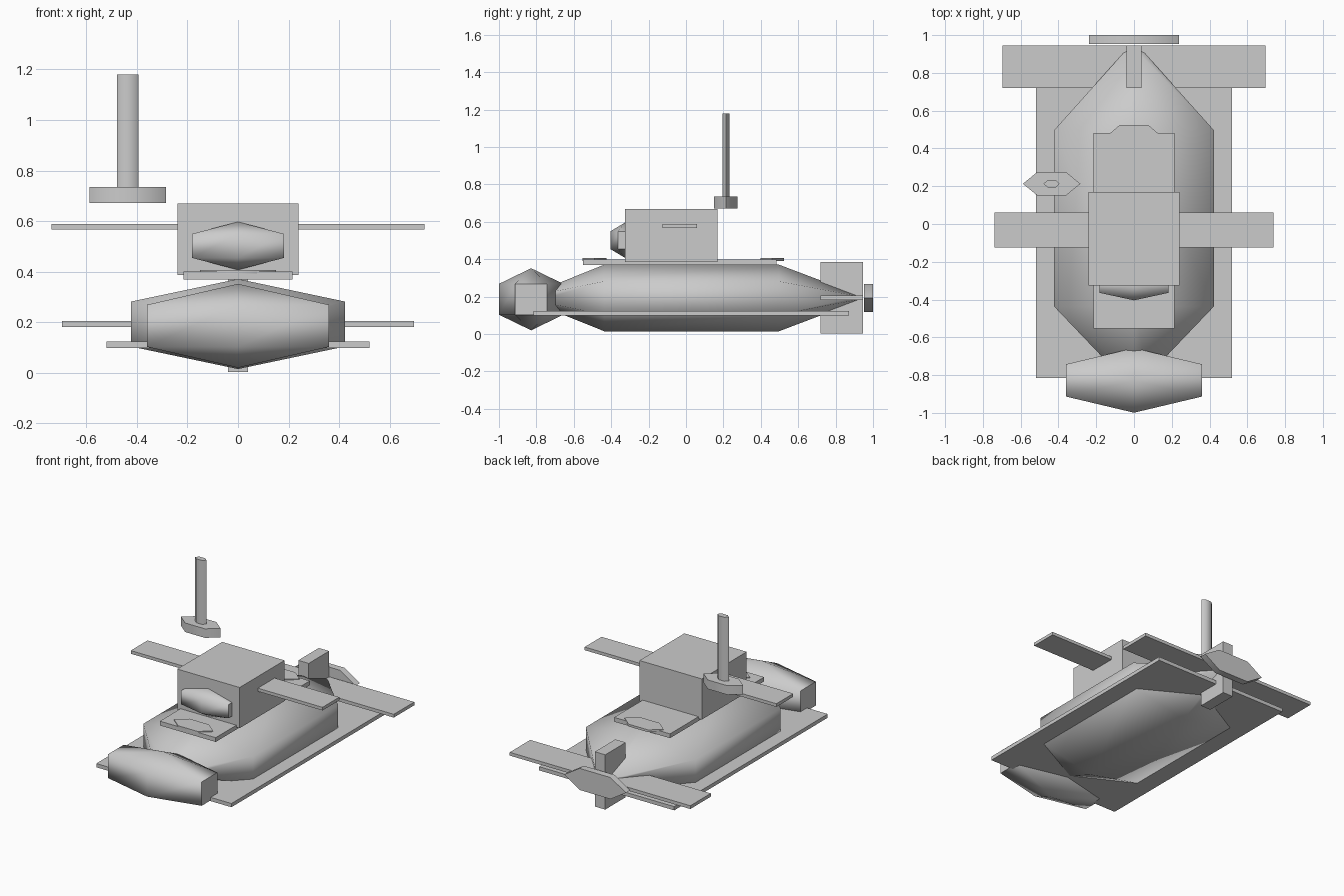
import bpy, bmesh, math

if "Cube" in bpy.data.objects:
    bpy.data.objects.remove(bpy.data.objects["Cube"])

grey = bpy.data.materials.new("plain_grey")
grey.diffuse_color = (0.6, 0.6, 0.6, 1)
grey.use_nodes = True
grey.node_tree.nodes["Principled BSDF"].inputs["Base Color"].default_value = grey.diffuse_color


def finish(name, bm):
    """Turn a bmesh into an object, smooth except at strong corners."""
    bmesh.ops.recalc_face_normals(bm, faces=bm.faces)
    mesh = bpy.data.meshes.new(name)
    bm.to_mesh(mesh)
    bm.free()
    mesh.materials.append(grey)
    mesh.shade_smooth()
    mesh.set_sharp_from_angle(angle=math.radians(70))
    obj = bpy.data.objects.new(name, mesh)
    bpy.context.collection.objects.link(obj)
    return obj


def box(name, x, y, z):
    """Box from (low, high) ranges."""
    bm = bmesh.new()
    bmesh.ops.create_cube(bm, size=1)
    for v in bm.verts:
        v.co = [lo + (c + 0.5) * (hi - lo) for c, (lo, hi) in zip(v.co, (x, y, z))]
    return finish(name, bm)


def hex_loft(name, stations, centre, radii, axis="z", turn=0):
    """Six-sided loft through (scale, position) stations; scale 0 is a tip."""
    bm = bmesh.new()
    rings = []
    for scale, pos in stations:
        ring = []
        for i in range(6 if scale else 1):
            a = math.radians(turn + 60 * i)
            u = centre[0] + scale * radii[0] * math.cos(a)
            v = centre[1] + scale * radii[1] * math.sin(a)
            ring.append(bm.verts.new((u, v, pos) if axis == "z" else (u, pos, v)))
        rings.append(ring)
    for low, high in zip(rings, rings[1:]):
        for i in range(6):
            j = (i + 1) % 6
            corners = [low[i % len(low)], low[j % len(low)],
                       high[j % len(high)], high[i % len(high)]]
            bm.faces.new(list(dict.fromkeys(corners)))
    for ring in (rings[0], rings[-1]):
        if len(ring) == 6:
            bm.faces.new(ring)
    return finish(name, bm)


def faceted_ball(name, centre, radii):
    """Stretched ball with six sides and three bands."""
    x, y, z = centre
    h = radii[2]
    stations = [(0, z - h), (1, z - h / 2), (1, z + h / 2), (0, z + h)]
    return hex_loft(name, stations, (x, y), radii[:2], turn=30)


# Hull with tapered ends, bow ball and flat keel plate
hex_loft("hull", [(0.18, -0.80), (1, -0.437), (1, 0.497), (0.08, 0.93)],
         (0, 0.193), (0.488, 0.178), axis="y", turn=30)
faceted_ball("bow", (0, -0.828, 0.186), (0.416, 0.171, 0.166))
box("base_plate", (-0.52, 0.52), (-0.815, 0.872), (0.098, 0.124))

# Deck with a hatch at each end
box("deck", (-0.215, 0.215), (-0.552, 0.483), (0.37, 0.4))
for name, y in (("front_hatch", -0.489), ("rear_hatch", 0.461)):
    hex_loft(name, [(1, 0.39), (1, 0.406)], (0, y), (0.15, 0.073))

# Tower, front window and side planes
box("tower", (-0.24, 0.24), (-0.325, 0.169), (0.386, 0.669))
faceted_ball("tower_window", (0, -0.325, 0.502), (0.21, 0.079, 0.095))
box("tower_planes", (-0.738, 0.738), (-0.125, 0.06), (0.566, 0.588))

# Tail planes, vertical fin and propeller
box("tail_planes", (-0.695, 0.695), (0.72, 0.945), (0.182, 0.205))
box("tail_fin", (-0.04, 0.04), (0.72, 0.945), (0.003, 0.384))
hex_loft("propeller", [(1, 0.953), (1, 1.0)], (0, 0.193), (0.238, 0.0866), axis="y")

# Periscope beside the tower
hex_loft("periscope_base", [(1, 0.672), (1, 0.735)], (-0.436, 0.213), (0.152, 0.072))
hex_loft("periscope_mast", [(1, 0.72), (1, 1.18)], (-0.436, 0.213), (0.043, 0.022))
